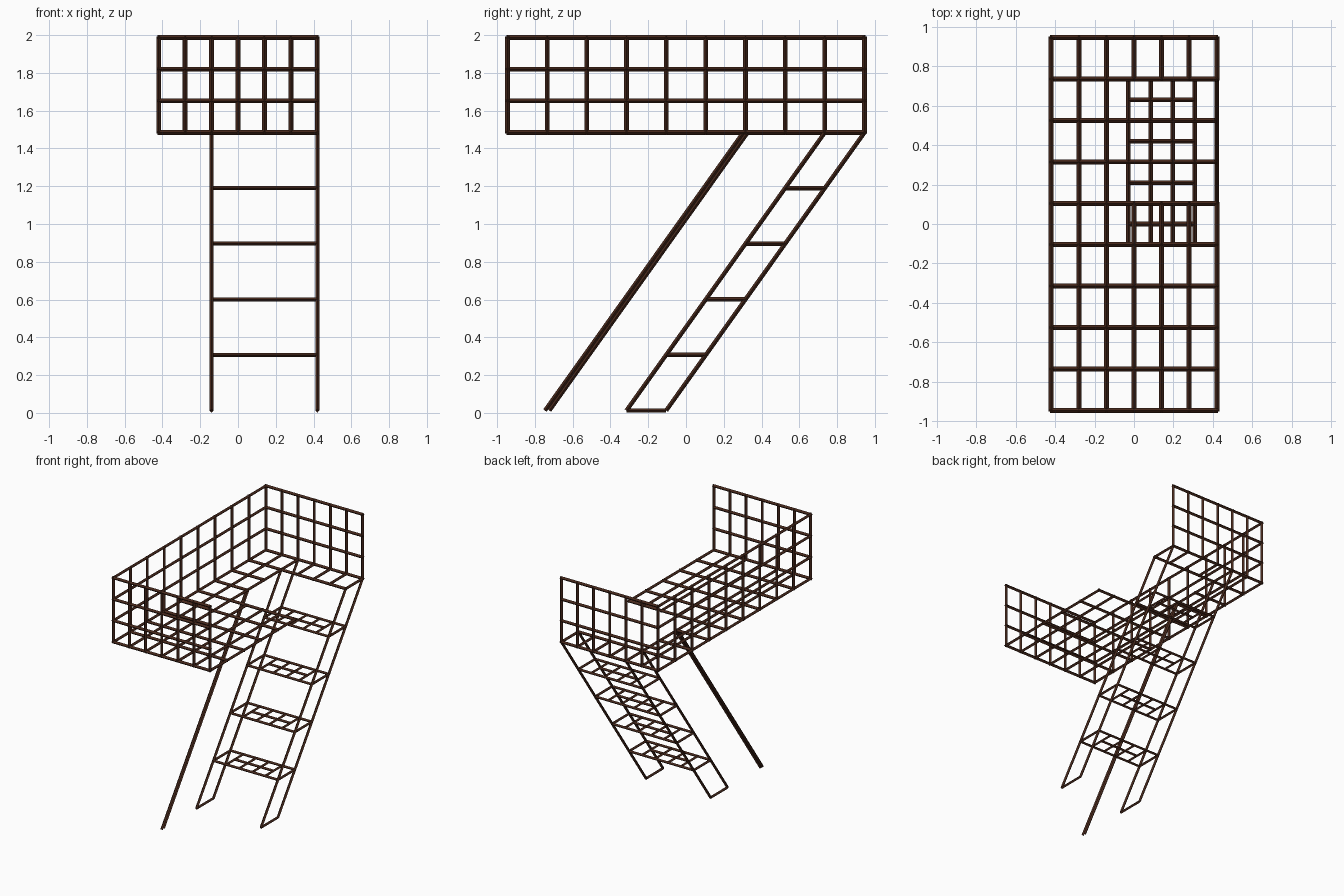
import bpy, bmesh
from mathutils import Vector, Matrix

if "Cube" in bpy.data.objects:
    bpy.data.objects.remove(bpy.data.objects["Cube"])

brown = bpy.data.materials.new("dark rust brown")
brown.diffuse_color = (0.062, 0.021, 0.011, 1)
brown.use_nodes = True
brown.node_tree.nodes["Principled BSDF"].inputs["Base Color"].default_value = brown.diffuse_color

W = 0.025                                      # bar width, corner to corner
XS = [-0.42 + 0.14 * i for i in range(7)]      # platform grid lines
YS = [-0.945 + 0.21 * i for i in range(10)]
ZS = [1.4845 + 0.1677 * i for i in range(4)]
FOOT, RISE, RUN = 0.0125, 0.2944, 0.21         # stair layout
X0, X1 = XS[2], XS[6]                          # stair sides


def bar(bm, a, b, w=W, h=W, ext=0.0):
    """Diamond-section bar from a to b: w across, h in the upright direction."""
    a, b = Vector(a), Vector(b)
    d = (b - a).normalized()
    ref = Vector((0, 1, 0)) if abs(d.z) > 0.99 else Vector((0, 0, 1))
    side = d.cross(ref).normalized() * w / 2
    up = side.cross(d).normalized() * h / 2
    ends = [[bm.verts.new(p + o) for o in (side, up, -side, -up)]
            for p in (a - d * ext, b + d * ext)]
    bm.faces.new(ends[0])
    bm.faces.new(ends[1][::-1])
    for i in range(4):
        j = (i + 1) % 4
        bm.faces.new((ends[0][j], ends[0][i], ends[1][i], ends[1][j]))


def part(name, bars, **kw):
    bm = bmesh.new()
    for a, b in bars:
        bar(bm, a, b, **kw)
    bmesh.ops.recalc_face_normals(bm, faces=bm.faces)
    me = bpy.data.meshes.new(name)
    bm.to_mesh(me)
    bm.free()
    me.materials.append(brown)
    ob = bpy.data.objects.new(name, me)
    bpy.context.collection.objects.link(ob)
    return ob


# platform floor grid with the stairwell opening left out
floor = []
for i, x in enumerate(XS):
    if i <= 2:
        floor.append(((x, YS[0], ZS[0]), (x, YS[9], ZS[0])))
    else:
        floor.append(((x, YS[0], ZS[0]), (x, YS[5], ZS[0])))
        floor.append(((x, YS[8], ZS[0]), (x, YS[9], ZS[0])))
for j, y in enumerate(YS):
    floor.append(((XS[0], y, ZS[0]), (XS[2] if j in (6, 7) else XS[6], y, ZS[0])))
part("platform_floor", floor, ext=W / 4)

# end walls
for name, y in (("front_wall", YS[0]), ("back_wall", YS[9])):
    part(name, [((x, y, ZS[0]), (x, y, ZS[3])) for x in XS]
         + [((XS[0], y, z), (XS[6], y, z)) for z in ZS[1:]], ext=W / 4)

# long left wall
part("left_wall", [((XS[0], y, ZS[0]), (XS[0], y, ZS[3])) for y in YS[1:9]]
     + [((XS[0], YS[0], z), (XS[0], YS[9], z)) for z in ZS[1:]], ext=W / 4)

# stair side frames: two sloping rails joined at every step
for name, x in (("left_stringer", X0), ("right_stringer", X1)):
    rails = [((x, y, FOOT), (x, y + 5 * RUN, ZS[0])) for y in (-0.315, -0.105)]
    rungs = [((x, -0.315 + RUN * k, FOOT + RISE * k),
              (x, -0.105 + RUN * k, FOOT + RISE * k)) for k in range(5)]
    part(name, rails + rungs, w=0.022, h=0.023)

# treads: five cells wide, the middle three split lengthwise
TX = [X0 + (X1 - X0) * i / 5 for i in range(6)]
for k in range(1, 5):
    y, z = -0.315 + RUN * k, FOOT + RISE * k
    part(f"tread_{k}",
         [((X0, v, z), (X1, v, z)) for v in (y, y + RUN)]
         + [((TX[1], y + RUN / 2, z), (TX[4], y + RUN / 2, z))]
         + [((v, y, z), (v, y + RUN, z)) for v in TX[1:5]], w=0.023, h=0.021)

# sloping support pole under the opening edge, made of two bars side by side
part("support_pole", [((X0, -0.735 + s, FOOT), (X0, 0.315 + s, ZS[0]))
                      for s in (-0.012, 0.012)], w=0.021, h=0.022)
